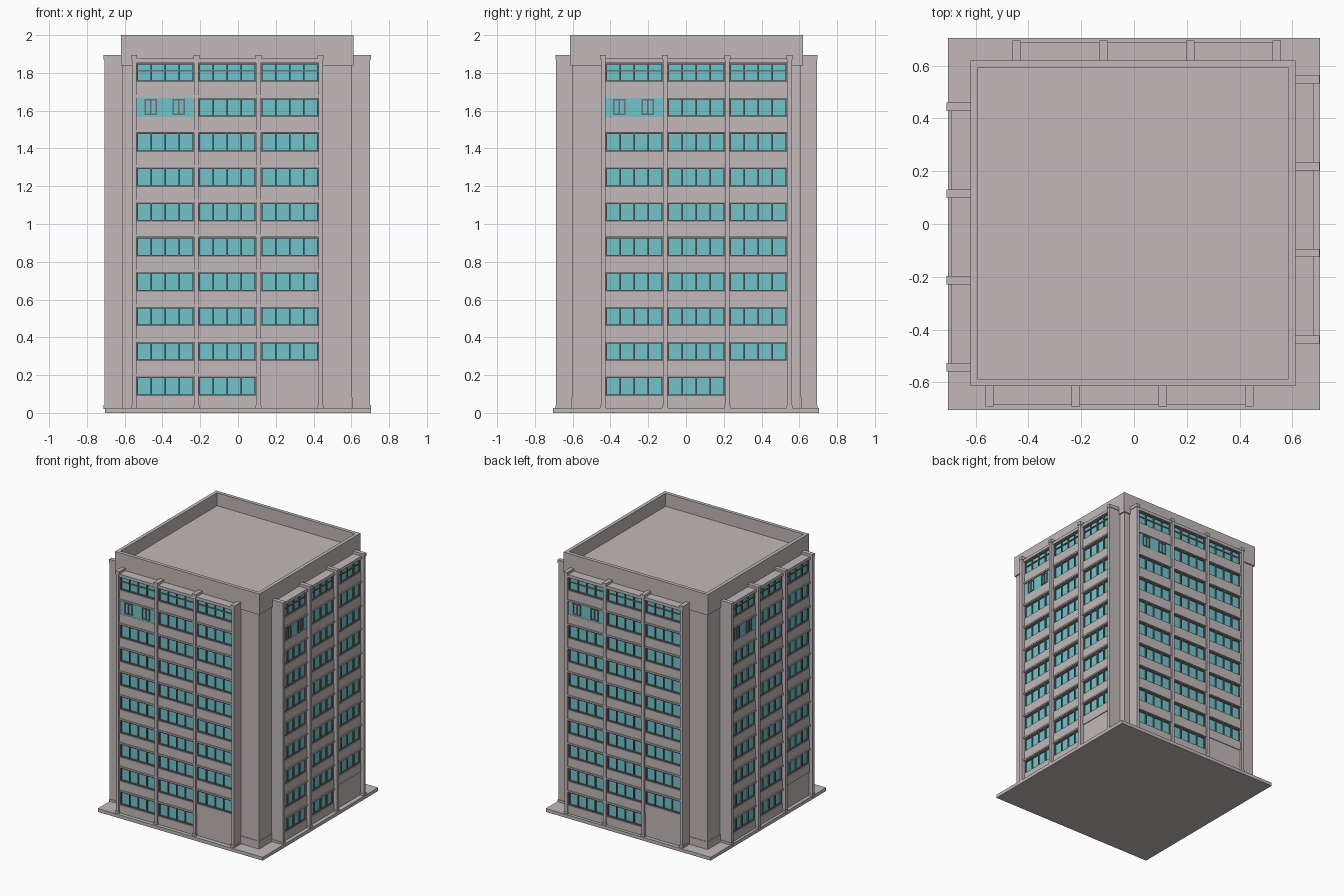
import bpy, bmesh, math
from mathutils import Matrix, Vector

cube = bpy.data.objects.get("Cube")
if cube:
    bpy.data.objects.remove(cube, do_unlink=True)


def make_material(name, rgb):
    m = bpy.data.materials.new(name)
    m.use_nodes = True
    m.diffuse_color = (*rgb, 1)
    m.node_tree.nodes["Principled BSDF"].inputs["Base Color"].default_value = (*rgb, 1)
    return m


CONCRETE = make_material("warm_grey_concrete", (0.54, 0.485, 0.488))
GLASS = make_material("teal_glass", (0.165, 0.55, 0.6))
FRAME = make_material("dark_grey_frame", (0.16, 0.16, 0.16))
CENTRE = Matrix.Translation((-0.004, 0.0025, 0))


class Part:
    """Collects boxes into one named object."""

    def __init__(self, name, material, matrix=CENTRE):
        self.name, self.material, self.matrix = name, material, matrix
        self.bm = bmesh.new()

    def box(self, x0, x1, y0, y1, z0, z1):
        mid = Vector((x0 + x1, y0 + y1, z0 + z1)) / 2
        size = Matrix.Diagonal((abs(x1 - x0), abs(y1 - y0), abs(z1 - z0), 1))
        bmesh.ops.create_cube(self.bm, size=1, matrix=Matrix.Translation(mid) @ size)

    def panel(self, u0, u1, d0, d1, z0, z1):
        """Facade box: u runs rightwards, d is the distance outwards."""
        self.box(u0, u1, -d1, -d0, z0, z1)

    def finish(self):
        self.bm.transform(self.matrix)
        mesh = bpy.data.meshes.new(self.name)
        self.bm.to_mesh(mesh)
        self.bm.free()
        mesh.materials.append(self.material)
        bpy.context.collection.objects.link(bpy.data.objects.new(self.name, mesh))


# Ground slab
slab = Part("ground_slab", CONCRETE, Matrix())
slab.box(-0.705, 0.705, -0.705, 0.705, 0, 0.026)
slab.finish()

# Core tower with its plinth
core = Part("core_tower", CONCRETE)
core.box(-0.607, 0.607, -0.607, 0.607, 0.02, 1.85)
core.box(-0.611, 0.611, -0.611, 0.611, 0.02, 0.085)
core.finish()

# Roof deck and parapet
H, T = 0.6165, 0.027
roof = Part("roof_deck", CONCRETE)
roof.box(-H + T, H - T, -H + T, H - T, 1.84, 1.9)
roof.finish()
parapet = Part("parapet", CONCRETE)
for s in (-1, 1):
    parapet.box(-H, H, s * H, s * (H - T), 1.84, 2)
    parapet.box(s * H, s * (H - T), -H + T, H - T, 1.84, 2)
parapet.finish()

PITCH = 0.329          # bay width
ROWS = 10
FLOOR = 0.1845         # storey height
WIN_H = 0.1
LEDGE = 0.687          # outer ledge face
WALL = 0.68            # spandrel face
PANE = 0.666           # glass face
INNER = 0.6
BAR = 0.008


def window_top(row):
    return 0.19 + FLOOR * row


def window_frame(part, u0, u1, z0, z1, panes, d):
    """Outer frame with evenly spaced mullions."""
    for i in range(panes + 1):
        u = u0 + (u1 - u0 - BAR) * i / panes
        part.panel(u, u + BAR, 0.655, d, z0, z1)
    for z in (z0, z1 - BAR):
        part.panel(u0, u1, 0.655, d - 0.001, z, z + BAR)


def facade(side, turn, shift, reach):
    place = CENTRE @ Matrix.Rotation(turn * math.pi / 2, 4, "Z") @ Matrix.Translation((shift, 0, 0))
    piers = Part(side + "_piers", CONCRETE, place)
    walls = Part(side + "_spandrels", CONCRETE, place)
    frames = Part(side + "_window_frames", FRAME, place)
    glass = Part(side + "_glazing", GLASS, place)

    # Piers with a cap and a foot
    for i in range(4):
        u = (i - 1.5) * PITCH
        piers.panel(u - 0.012, u + 0.012, INNER, reach - 0.003, 0.02, 1.88)
        piers.panel(u - 0.016, u + 0.016, INNER, reach, 1.87, 1.895)
        piers.panel(u - 0.016, u + 0.016, INNER, reach, 0.02, 0.042)

    for bay in range(3):
        mid = (bay - 1) * PITCH
        a, b = mid - PITCH / 2 + 0.01, mid + PITCH / 2 - 0.01
        base = 0.02
        for row in range(ROWS):
            top = window_top(row)
            bottom = top - WIN_H
            if bay == 2 and row == 0:
                # Blank ground-floor panel
                walls.panel(a, b, INNER, WALL - 0.006, base, 0.206)
                base = 0.206
                continue
            # Spandrel below the window and lintel ledge above it
            walls.panel(a, b, INNER, WALL, base, bottom)
            base = top + 0.002
            if row < ROWS - 1:
                walls.panel(a, b, INNER, LEDGE, top + 0.004, top + 0.016)
            if bay == 0 and row == ROWS - 2:
                # Large single pane with two casements
                glass.panel(a, b, INNER, WALL - 0.002, bottom - 0.004, base + 0.002)
                for c in (-0.078, 0.072):
                    window_frame(frames, mid + c - 0.033, mid + c + 0.033,
                                 bottom + 0.01, top - 0.003, 2, WALL + 0.004)
                continue
            glass.panel(a, b, INNER, PANE, bottom, base)
            window_frame(frames, mid - 0.152, mid + 0.152, bottom, base, 4, PANE + 0.009)
            if row == ROWS - 1:
                frames.panel(mid - 0.152, mid + 0.152, 0.655, PANE + 0.007, top - 0.042, top - 0.034)
        # Top slab of the bay
        walls.panel(a, b, INNER, LEDGE, base, 1.875)

    for part in (piers, walls, frames, glass):
        part.finish()


for turn, side in enumerate(("front", "left", "back", "right")):
    across = turn % 2
    facade(side, turn, 0.052 if across else -0.052, 0.707 if across else 0.694)
